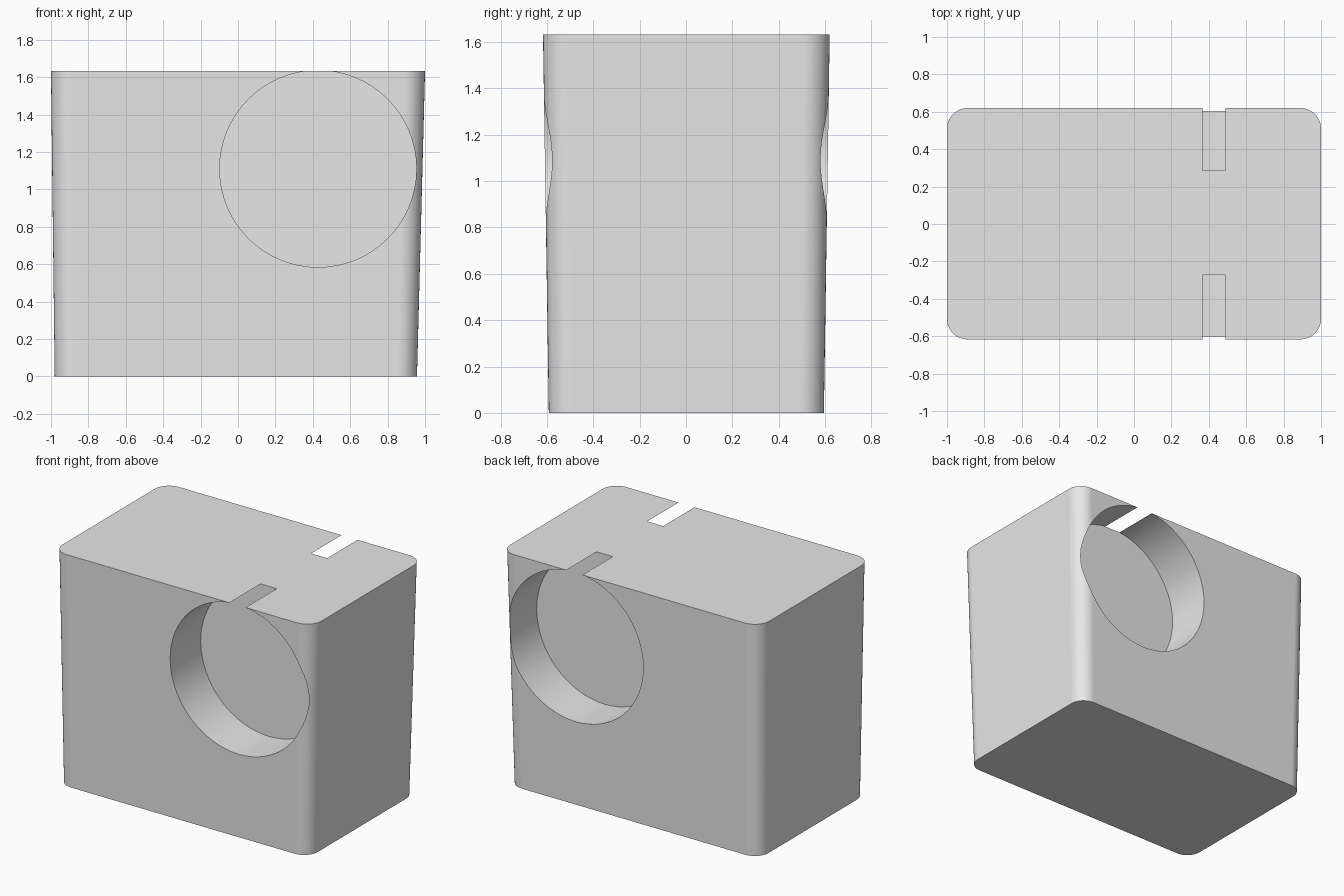
import bpy, bmesh, math
from mathutils import Matrix, Vector

old = bpy.data.objects.get("Cube")
if old:
    bpy.data.objects.remove(old, do_unlink=True)

HEIGHT = 1.632
ARC_STEPS = 10

grey = bpy.data.materials.new("light grey")
grey.use_nodes = True
grey.diffuse_color = (0.8, 0.8, 0.8, 1)
grey.node_tree.nodes["Principled BSDF"].inputs["Base Color"].default_value = (0.8, 0.8, 0.8, 1)


def make_object(name, bm):
    bmesh.ops.recalc_face_normals(bm, faces=bm.faces)
    mesh = bpy.data.meshes.new(name)
    bm.to_mesh(mesh)
    bm.free()
    mesh.materials.append(grey)
    obj = bpy.data.objects.new(name, mesh)
    bpy.context.collection.objects.link(obj)
    return obj


def rounded_rectangle(x0, x1, y0, y1, r, z):
    corners = [(x1 - r, y1 - r), (x0 + r, y1 - r), (x0 + r, y0 + r), (x1 - r, y0 + r)]
    points = []
    for i, (cx, cy) in enumerate(corners):
        for k in range(ARC_STEPS + 1):
            a = math.pi / 2 * (i + k / ARC_STEPS)
            points.append(Vector((cx + r * math.cos(a), cy + r * math.sin(a), z)))
    return points


# Block body: rounded outline that widens towards the top
bm = bmesh.new()
low = [bm.verts.new(p) for p in rounded_rectangle(-0.98, 0.957, -0.592, 0.595, 0.105, 0)]
high = [bm.verts.new(p) for p in rounded_rectangle(-1, 1, -0.617, 0.62, 0.11, HEIGHT)]
n = len(low)
for i in range(n):
    j = (i + 1) % n
    bm.faces.new((low[i], low[j], high[j], high[i]))
bm.faces.new(low)
bm.faces.new(high)
body = make_object("block_body", bm)
bpy.context.view_layer.objects.active = body
body.select_set(True)

# Round pockets front and back, just breaking through the top as narrow slots
RADIUS = 0.526
CENTRE_X, CENTRE_Z = 0.428, HEIGHT + 0.0041 - RADIUS
for name, y0, y1 in (("front_pocket_cutter", -1, -0.272), ("back_pocket_cutter", 0.285, 1)):
    bm = bmesh.new()
    place = (Matrix.Translation((CENTRE_X, (y0 + y1) / 2, CENTRE_Z))
             @ Matrix.Rotation(math.pi / 2, 4, 'X'))
    bmesh.ops.create_cone(bm, cap_ends=True, segments=64, radius1=RADIUS,
                          radius2=RADIUS, depth=y1 - y0, matrix=place)
    cutter = make_object(name, bm)
    cutter.hide_render = True
    cut = body.modifiers.new(name, 'BOOLEAN')
    cut.operation = 'DIFFERENCE'
    cut.solver = 'EXACT'
    cut.object = cutter
    bpy.ops.object.modifier_apply(modifier=cut.name)
    bpy.data.objects.remove(cutter, do_unlink=True)

# Smooth rounded corners and pocket walls, crisp rims
bpy.ops.object.shade_smooth_by_angle(angle=math.radians(30))
weighted = body.modifiers.new("flat face normals", 'WEIGHTED_NORMAL')
weighted.keep_sharp = True
